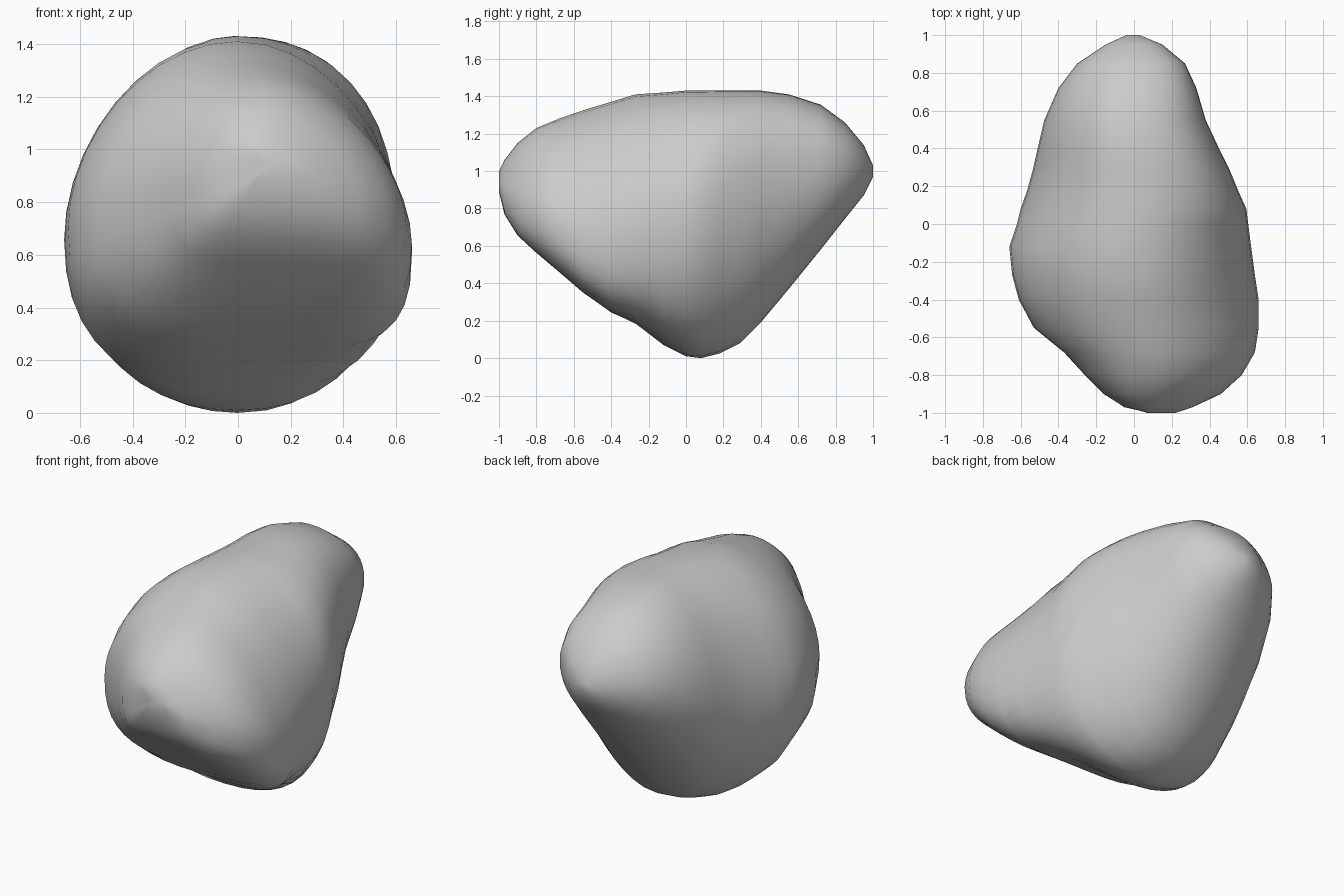
import bpy, bmesh, math

if "Cube" in bpy.data.objects:
    bpy.data.objects.remove(bpy.data.objects["Cube"])

# Cross-sections along the length: y, left x, right x, bottom z, top z
SECTIONS = [
    (-1.00, 0.09, 0.22, 0.89, 1.00),
    (-0.97, -0.05, 0.31, 0.77, 1.06),
    (-0.90, -0.16, 0.46, 0.66, 1.15),
    (-0.80, -0.26, 0.57, 0.57, 1.23),
    (-0.68, -0.37, 0.64, 0.47, 1.28),
    (-0.55, -0.53, 0.66, 0.36, 1.325),
    (-0.40, -0.61, 0.66, 0.25, 1.37),
    (-0.27, -0.645, 0.64, 0.185, 1.41),
    (-0.12, -0.66, 0.62, 0.07, 1.42),
    (0.00, -0.62, 0.605, 0.01, 1.43),
    (0.08, -0.60, 0.595, 0.00, 1.43),
    (0.18, -0.565, 0.55, 0.025, 1.43),
    (0.29, -0.535, 0.505, 0.08, 1.43),
    (0.40, -0.51, 0.45, 0.19, 1.43),
    (0.55, -0.475, 0.38, 0.37, 1.41),
    (0.72, -0.40, 0.33, 0.58, 1.355),
    (0.85, -0.30, 0.27, 0.745, 1.26),
    (0.95, -0.15, 0.15, 0.87, 1.14),
    (1.00, -0.04, 0.03, 0.97, 1.03),
]
SEGMENTS = 40


def spow(v, p):
    return math.copysign(abs(v) ** p, v)


def blend(y, front, back):
    """Smooth change of a value from the front (y = -0.55) to the back (0.3)."""
    t = min(1, max(0, (y + 0.55) / 0.85))
    t = t * t * (3 - 2 * t)
    return front + (back - front) * t


def ring(bm, y, x0, x1, z0, z1):
    """Oval section with its own fullness and widest height on each side."""
    cx, hw = (x0 + x1) / 2, (x1 - x0) / 2
    cz, hh = (z0 + z1) / 2, (z1 - z0) / 2
    verts = []
    for i in range(SEGMENTS):
        a = 2 * math.pi * i / SEGMENTS
        right, lower = math.cos(a) > 0, math.sin(a) < 0
        shift = blend(y, -0.42, 0.15) if right else blend(y, -0.18, -0.08)
        n = blend(y, 2.4 if lower else 2.0, 2.15 if right else 1.95)
        c, s = spow(math.cos(a), 2 / n), spow(math.sin(a), 2 / n)
        x = cx + hw * c - 0.4 * cx * s * s
        verts.append(bm.verts.new((x, y, cz + hh * (s + shift * c * c))))
    return verts


# Boulder: bridge the sections and close both ends
bm = bmesh.new()
rings = [ring(bm, *row) for row in SECTIONS]
for a, b in zip(rings, rings[1:]):
    for i in range(SEGMENTS):
        j = (i + 1) % SEGMENTS
        bm.faces.new((a[i], a[j], b[j], b[i]))
bm.faces.new(rings[0])
bm.faces.new(rings[-1])
bmesh.ops.recalc_face_normals(bm, faces=bm.faces[:])
for f in bm.faces:
    f.smooth = True

mesh = bpy.data.meshes.new("boulder")
bm.to_mesh(mesh)
bm.free()
boulder = bpy.data.objects.new("boulder", mesh)
bpy.context.collection.objects.link(boulder)
